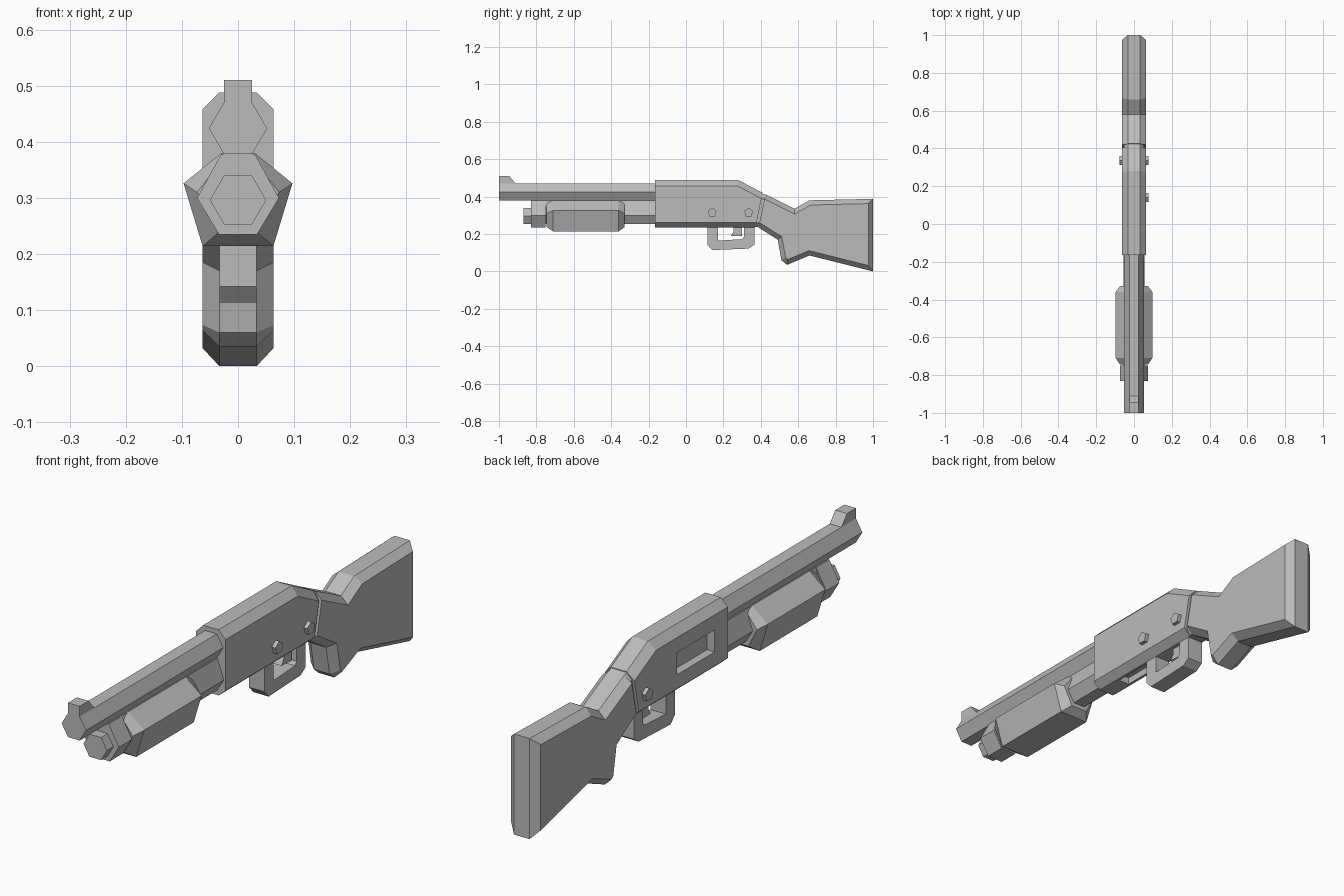
import bpy, bmesh, math
from mathutils import Vector, Matrix

cube = bpy.data.objects.get("Cube")
if cube:
    bpy.data.objects.remove(cube, do_unlink=True)

grey = bpy.data.materials.new("mid grey")
grey.use_nodes = True
grey.diffuse_color = (0.5, 0.5, 0.5, 1)
grey.node_tree.nodes["Principled BSDF"].inputs["Base Color"].default_value = (0.5, 0.5, 0.5, 1)


def finish(name, bm):
    bmesh.ops.recalc_face_normals(bm, faces=bm.faces)
    mesh = bpy.data.meshes.new(name)
    bm.to_mesh(mesh)
    bm.free()
    mesh.materials.append(grey)
    obj = bpy.data.objects.new(name, mesh)
    bpy.context.scene.collection.objects.link(obj)
    return obj


def loft(name, rings):
    """Skin a row of matching 3D outlines and cap both ends."""
    bm = bmesh.new()
    loops = [[bm.verts.new(p) for p in ring] for ring in rings]
    for a, b in zip(loops, loops[1:]):
        for i in range(len(a)):
            j = (i + 1) % len(a)
            bm.faces.new((a[i], a[j], b[j], b[i]))
    bm.faces.new(loops[0])
    bm.faces.new(loops[-1])
    return finish(name, bm)


def inset(profile, amounts):
    """Move every edge of a clockwise outline inward by its own amount."""
    pts = [Vector(p) for p in profile]
    lines = []
    for i, p in enumerate(pts):
        d = (pts[(i + 1) % len(pts)] - p).normalized()
        lines.append((p + Vector((d.y, -d.x)) * amounts[i], d))
    result = []
    for i, (p, d) in enumerate(lines):
        q, e = lines[i - 1]
        t = (p - q).cross(d) / e.cross(d)
        result.append(q + e * t)
    return result


def slab(name, profile, half, flat=None, amounts=None):
    """Side outline given as (y, z), widened along x, with chamfered rims."""
    def at(x, outline):
        return [(x, p[0], p[1]) for p in outline]
    if flat is None:
        return loft(name, [at(-half, profile), at(half, profile)])
    small = inset(profile, amounts)
    return loft(name, [at(-half, small), at(-flat, profile), at(flat, profile), at(half, small)])


def hexagon(y, top, middle, bottom):
    """Six-sided section from three (half width, z) pairs."""
    (tw, tz), (mw, mz), (bw, bz) = top, middle, bottom
    return [(-tw, y, tz), (tw, y, tz), (mw, y, mz), (bw, y, bz), (-bw, y, bz), (-mw, y, mz)]


def hex_bar(name, y0, y1, *section):
    return loft(name, [hexagon(y0, *section), hexagon(y1, *section)])


def cut(obj, lo, hi):
    """Cut a box-shaped pocket."""
    bm = bmesh.new()
    size = Vector(hi) - Vector(lo)
    centre = (Vector(hi) + Vector(lo)) / 2
    bmesh.ops.create_cube(bm, size=1, matrix=Matrix.Translation(centre) @ Matrix.Diagonal((*size, 1)))
    cutter = finish("pocket_cutter", bm)
    cutter.hide_render = True
    mod = obj.modifiers.new("pocket", "BOOLEAN")
    mod.operation, mod.solver, mod.object = "DIFFERENCE", "EXACT", cutter
    bpy.context.view_layer.update()
    result = bpy.data.meshes.new_from_object(obj.evaluated_get(bpy.context.evaluated_depsgraph_get()))
    obj.modifiers.clear()
    obj.data = result
    bpy.data.objects.remove(cutter, do_unlink=True)


# Barrel and front sight
hex_bar("barrel", -1, -0.14, (0.025, 0.47), (0.052, 0.424), (0.025, 0.378))
slab("front_sight", [(-1, 0.46), (-1, 0.51), (-0.945, 0.51), (-0.91, 0.468), (-0.91, 0.46)], 0.025)

# Magazine tube, its collar and end cap
collar = ((0.03, 0.378), (0.073, 0.3), (0.034, 0.235))
hex_bar("magazine_cap", -0.87, -0.82, (0.025, 0.34), (0.05, 0.296), (0.025, 0.253))
hex_bar("magazine_collar", -0.83, -0.75, *collar)
hex_bar("magazine_tube", -0.76, -0.14, (0.028, 0.378), (0.055, 0.3), (0.026, 0.253))

# Pump grip with tapered ends
pump = ((0.03, 0.38), (0.097, 0.326), (0.063, 0.214))
pump_end = ((0.03, 0.365), (0.073, 0.31), (0.036, 0.237))
loft("pump_grip", [hexagon(-0.745, *pump_end), hexagon(-0.71, *pump),
                   hexagon(-0.36, *pump), hexagon(-0.328, *pump_end)])

# Receiver with side port and loading pocket
receiver = slab("receiver", [(-0.165, 0.488), (0.28, 0.488), (0.41, 0.42), (0.372, 0.235), (-0.165, 0.235)],
                0.063, 0.033, [0.03, 0.03, 0, 0.026, 0])
cut(receiver, (-0.1, -0.085, 0.315), (-0.03, 0.145, 0.4))
cut(receiver, (-0.023, -0.06, 0.2), (0.023, 0.1, 0.262))

# Recessed joint between receiver and stock
slab("stock_joint", [(0.4, 0.422), (0.44, 0.401), (0.4, 0.238), (0.36, 0.238)],
     0.052, 0.033, [0.025, 0, 0.02, 0])

# Stock
slab("stock", [(0.425, 0.412), (0.58, 0.335), (0.66, 0.38), (1, 0.388), (1, 0),
               (0.66, 0.085), (0.54, 0.035), (0.51, 0.06), (0.49, 0.17), (0.387, 0.235)],
     0.063, 0.033, [0.025] * 9 + [0])

# Trigger guard and trigger
slab("trigger_guard", [(0.115, 0.245), (0.17, 0.245), (0.17, 0.165), (0.3, 0.172), (0.31, 0.185),
                       (0.31, 0.245), (0.365, 0.245), (0.365, 0.142), (0.335, 0.122),
                       (0.14, 0.114), (0.115, 0.142)], 0.033)
slab("trigger", [(0.255, 0.245), (0.3, 0.245), (0.3, 0.188), (0.24, 0.19), (0.255, 0.215)], 0.018)

# Five-sided pins on the receiver
for name, side, y in (("pin_left_front", 1, 0.14), ("pin_left_rear", 1, 0.335), ("pin_right_rear", -1, 0.335)):
    angles = [math.radians(90 + 72 * i) for i in range(5)]
    loft(name, [[(side * x, y + 0.025 * math.cos(a), 0.315 + 0.025 * math.sin(a)) for a in angles]
                for x in (0.055, 0.078)])
